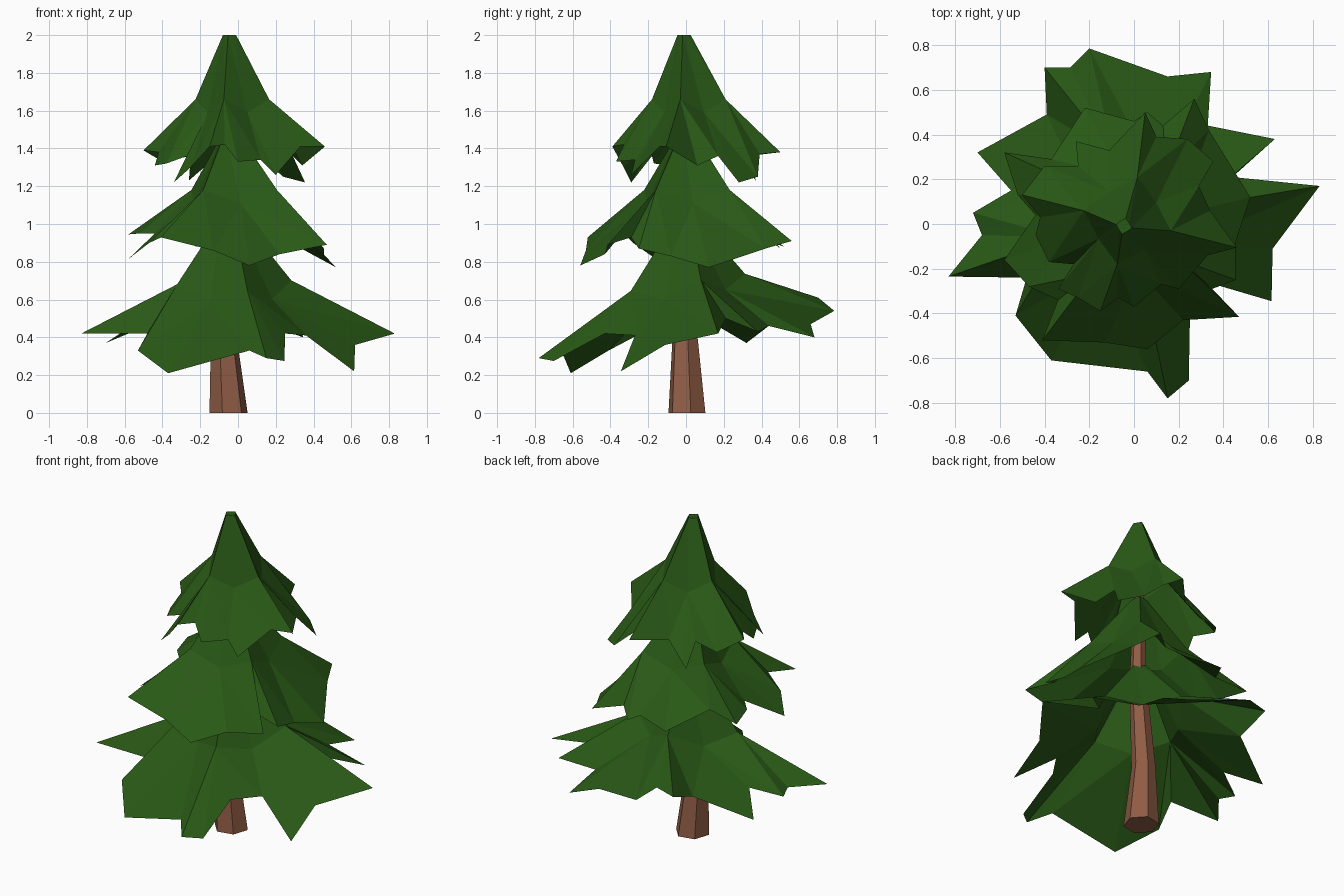
import bpy, bmesh, math

if "Cube" in bpy.data.objects:
    bpy.data.objects.remove(bpy.data.objects["Cube"])

def material(name, rgb):
    m = bpy.data.materials.new(name)
    m.diffuse_color = (*rgb, 1)
    m.use_nodes = True
    m.node_tree.nodes["Principled BSDF"].inputs["Base Color"].default_value = m.diffuse_color
    return m

GREEN = material("needles", (0.022, 0.1, 0.008))
BROWN = material("bark", (0.28, 0.11, 0.06))

def finish(bm, name, mat):
    bmesh.ops.remove_doubles(bm, verts=bm.verts, dist=0.0005)
    bmesh.ops.recalc_face_normals(bm, faces=bm.faces)
    me = bpy.data.meshes.new(name)
    bm.to_mesh(me)
    bm.free()
    me.materials.append(mat)
    ob = bpy.data.objects.new(name, me)
    bpy.context.collection.objects.link(ob)
    return ob

def skirt(bm, a, b):
    """Wall of triangles between two closed rings of equal length."""
    n = len(a)
    for i in range(n):
        j = (i + 1) % n
        for tri in ((a[i], b[i], b[j]), (a[i], b[j], a[j])):
            if len({tuple(round(c, 5) for c in v.co) for v in tri}) == 3:
                bm.faces.new(tri)

def branch_tier(name, rim, top, mid, turn, drop=0.07, tilt=0.0, cap=False):
    """Four-sided open tent of branches: top ring, shoulder ring, jagged rim.
    turn is the angle of one corner; panel centres sag by drop at the shoulder."""
    ang = lambda p: math.atan2(p[1], p[0] + .03)
    rim = sorted(rim, key=ang)
    bm = bmesh.new()
    rings = []
    for (r, z, x, y), sag, slope in ((top, 0, 0), (mid, drop, tilt)):
        ring = []
        for p in rim:
            k = round((ang(p) - math.radians(turn)) / (math.pi / 4)) % 8
            t = math.radians(turn) + k * math.pi / 4   # nearest corner or panel centre
            q = r * (.76 if k % 2 else 1)
            px, py = x + q * math.cos(t), y + q * math.sin(t)
            ring.append(bm.verts.new((px, py, z + slope * py - sag * (k % 2))))
        rings.append(ring)
    rings.append([bm.verts.new(p) for p in rim])
    skirt(bm, rings[0], rings[1])
    skirt(bm, rings[1], rings[2])
    if cap:
        bmesh.ops.remove_doubles(bm, verts=bm.verts, dist=0.0005)
        bm.faces.new(sorted((v for v in bm.verts if abs(v.co.z - top[1]) < 1e-4),
                            key=lambda v: math.atan2(v.co.y - top[3], v.co.x - top[2])))
    return finish(bm, name, GREEN)

# Lower branches
branch_tier("lower_branches", [
    (.83, .17, .42), (.62, -.11, .36), (.615, -.345, .22), (.36, -.27, .41),
    (.25, -.43, .42), (.245, -.70, .275), (.15, -.78, .29), (.06, -.66, .33),
    (-.37, -.61, .21), (-.53, -.41, .33), (-.48, -.24, .42), (-.83, -.235, .42),
    (-.68, -.05, .43), (-.72, .05, .42), (-.55, .15, .47), (-.70, .32, .37),
    (-.39, .49, .5), (-.40, .70, .58), (-.285, .70, .61), (-.20, .785, .54),
    (.15, .66, .47), (.345, .68, .40), (.33, .44, .46), (.63, .38, .43),
    (.44, .21, .5)],
    top=(.05, 1.04, -.04, .0), mid=(.31, .69, -.02, .01), turn=13, tilt=.15)

# Middle branches
branch_tier("middle_branches", [
    (.52, .12, .77), (.455, -.08, .83), (.455, -.25, .87), (.35, -.29, .93),
    (.47, -.415, .89), (.22, -.43, .84), (.06, -.56, .78), (-.13, -.53, .86),
    (-.41, -.52, .93), (-.34, -.34, .96), (-.47, -.28, .90), (-.58, -.16, .815),
    (-.44, .04, .95), (-.52, .13, .95), (-.58, .32, .945), (-.37, .29, .97),
    (-.22, .52, .88), (.0, .46, .90), (.06, .5, .87), (.13, .44, .92),
    (.27, .56, .91), (.335, .42, .87)],
    top=(.045, 1.49, -.04, .0), mid=(.28, 1.18, -.02, .005), turn=54)

# Upper branches with the blunt tip
branch_tier("upper_branches", [
    (.46, -.105, 1.41), (.33, -.14, 1.41), (.2, -.29, 1.26), (.12, -.27, 1.34),
    (.0, -.37, 1.33), (-.07, -.33, 1.42), (-.15, -.39, 1.41), (-.25, -.33, 1.30),
    (-.34, -.29, 1.22), (-.27, -.18, 1.36), (-.38, -.17, 1.32), (-.44, -.05, 1.31),
    (-.42, .03, 1.38), (-.50, .13, 1.39), (-.40, .26, 1.33), (-.25, .26, 1.36),
    (-.26, .37, 1.23), (-.11, .33, 1.36), (.05, .50, 1.38), (.10, .39, 1.37),
    (.24, .38, 1.25), (.355, .28, 1.22), (.29, .17, 1.36), (.34, .06, 1.31)],
    top=(.036, 2.0, -.045, -.01), mid=(.2, 1.66, -.03, .015), turn=-13, cap=True)

# Bent six-sided trunk: radius, x, y, z
bm = bmesh.new()
rings = []
for r, x, y, z in ((.103, -.05, .005, 0), (.07, -.075, -.005, .40),
                   (.05, -.03, .0, .95), (.025, -.04, .0, 1.65)):
    rings.append([bm.verts.new((x + r * math.cos(k * math.tau / 6 + .2),
                                y + r * math.sin(k * math.tau / 6 + .2), z))
                  for k in range(6)])
for a, b in zip(rings, rings[1:]):
    skirt(bm, a, b)
bm.faces.new(rings[0])
bm.faces.new(rings[-1])
finish(bm, "trunk", BROWN)
